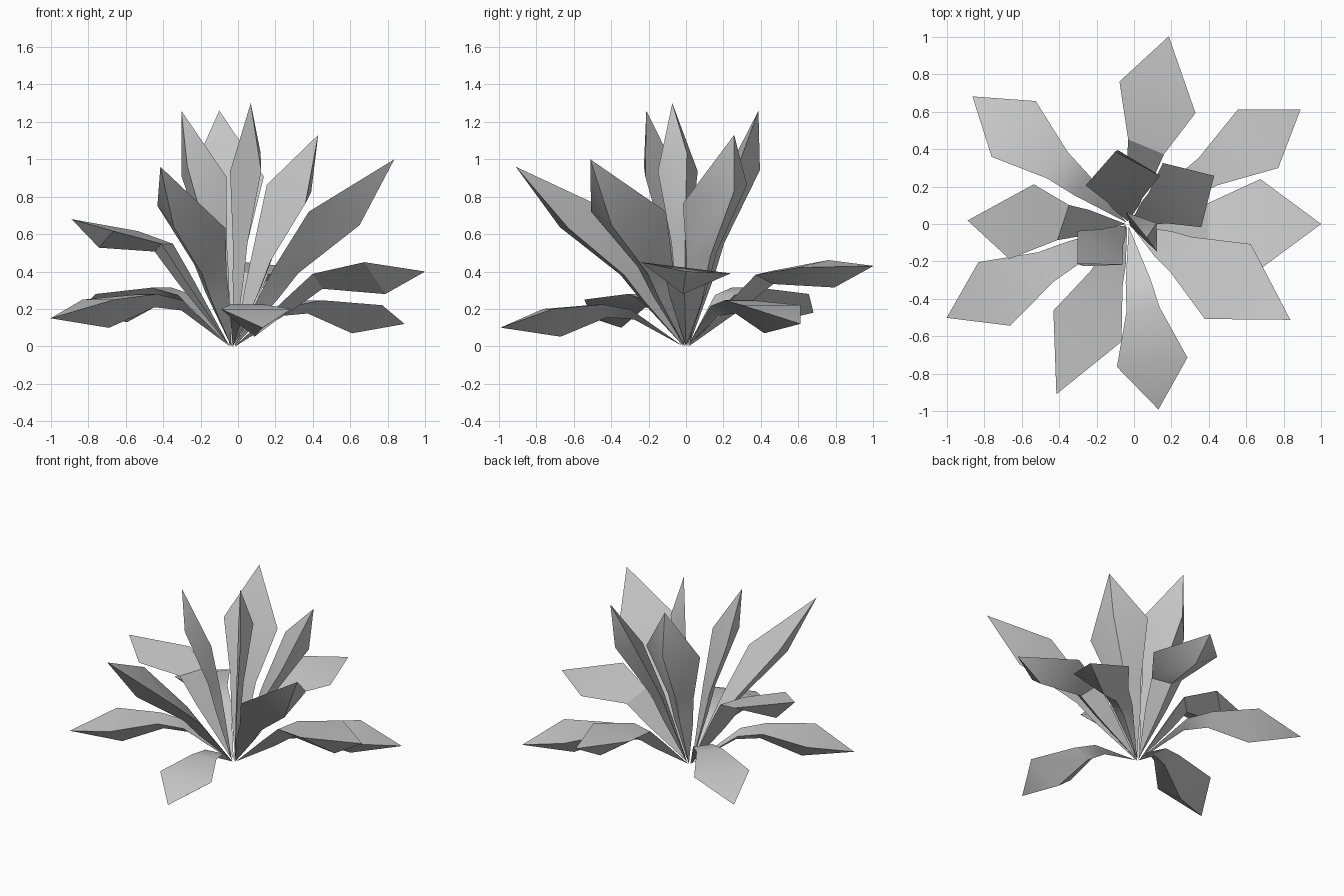
import bpy
import bmesh
from math import radians
from mathutils import Matrix, Vector

cube = bpy.data.objects.get("Cube")
if cube:
    bpy.data.objects.remove(cube, do_unlink=True)

# One plain grey for the whole plant
grey = bpy.data.materials.new("leaf_grey")
grey.use_nodes = True
colour = (0.6, 0.6, 0.6, 1)
grey.diffuse_color = colour
grey.node_tree.nodes["Principled BSDF"].inputs["Base Color"].default_value = colour

# Leaf habits: where the shoulder, waist, stem and keel sit relative to the tip
LOW = dict(out=0.745, rise=1, lift=0.1, reach=0.61, waist=1.12, stem=0.98, slide=-0.01, depth=0.43)
SPREADING = dict(out=0.675, rise=0.7, lift=0.14, reach=0.6, waist=0.89, stem=0.58, slide=0.12, depth=0.28)
RAISED = dict(out=0.6, rise=0.72, lift=0, reach=0.52, waist=0.59, stem=0.38, slide=0.1, depth=0.34)

CROWN = Vector((-0.03, 0, 0))


def leaf(name, habit, heading, radius, height, width=0.4, twist=0, tilt=0):
    """Keeled leaf with triangular sections at stem, waist and shoulder, pointed at both ends."""
    outward = Matrix.Rotation(radians(heading), 3, "Z") @ Vector((1, 0, 0))
    up = Vector((0, 0, 1))
    tip = outward * radius + up * height
    shoulder_z = height * habit["rise"] + habit["lift"]
    middle = outward * radius * habit["out"] + up * shoulder_z
    sideways = Matrix.Rotation(radians(heading + twist), 3, "Z") @ Vector((0, 1, 0))
    half = sideways * width / 2 + up * tilt
    along = (tip - middle).normalized()
    normal = half.cross(along).normalized()
    if normal.z < 0:
        normal.negate()
    keel = along * habit["slide"] - normal * width * habit["depth"]
    root = CROWN + outward * 0.015

    def section(fraction, level, scale):
        centre = root.lerp(middle, fraction)
        centre.z = shoulder_z * level
        return [centre + half * scale, centre - half * scale, centre + keel * scale]

    bm = bmesh.new()
    outline = [section(habit["reach"] * 0.65, habit["stem"], 0.35),
               section(habit["reach"], habit["waist"], 0.47),
               section(1, 1, 1)]
    rings = [[bm.verts.new(p) for p in ring] for ring in outline]
    base, end = bm.verts.new(root), bm.verts.new(tip)
    for i in range(3):
        j = (i + 1) % 3
        bm.faces.new((base, rings[0][i], rings[0][j]))
        bm.faces.new((end, rings[-1][j], rings[-1][i]))
        for a, b in zip(rings, rings[1:]):
            bm.faces.new((a[i], b[i], b[j], a[j]))
    bmesh.ops.recalc_face_normals(bm, faces=bm.faces)
    mesh = bpy.data.meshes.new(name)
    bm.to_mesh(mesh)
    bm.free()
    mesh.materials.append(grey)
    obj = bpy.data.objects.new(name, mesh)
    bpy.context.collection.objects.link(obj)
    return obj


leaves = [
    # Low drooping leaves
    leaf("low_leaf_back_left", LOW, 34.5, 1.08, 0.12, width=0.38),
    leaf("low_leaf_front", LOW, 277.5, 1, 0.1, width=0.38),
    leaf("low_leaf_front_right", LOW, 206.6, 1.12, 0.15, width=0.38),
    leaf("low_leaf_back_right", LOW, 141.7, 1.1, 0.18, width=0.38),
    # Middle spreading leaves
    leaf("middle_leaf_back", SPREADING, 79.5, 1.02, 0.43, width=0.44, twist=-12, tilt=0.02),
    leaf("middle_leaf_left", SPREADING, 0, 1, 0.4, width=0.48, tilt=-0.03),
    leaf("middle_leaf_right", SPREADING, 178.8, 0.89, 0.68, width=0.42, twist=-17),
    # Raised leaves at the front
    leaf("raised_leaf_left", RAISED, 328.5, 0.98, 1, width=0.47),
    leaf("raised_leaf_front", RAISED, 245.5, 1, 0.96, tilt=-0.06),
    # Upright inner leaves
    leaf("upright_leaf_left", RAISED, 31, 0.5, 1.13, tilt=0.05),
    leaf("upright_leaf_centre", RAISED, 313, 0.1, 1.3, width=0.27, twist=85),
    leaf("upright_leaf_right", RAISED, 215, 0.37, 1.26, width=0.3, twist=18),
    leaf("upright_leaf_back", RAISED, 104.5, 0.4, 1.26, twist=-7),
]

# Soft bends along each leaf, crisp rims and keels
bpy.ops.object.select_all(action="DESELECT")
for obj in leaves:
    obj.select_set(True)
bpy.context.view_layer.objects.active = leaves[0]
bpy.ops.object.shade_smooth_by_angle(angle=radians(30))
